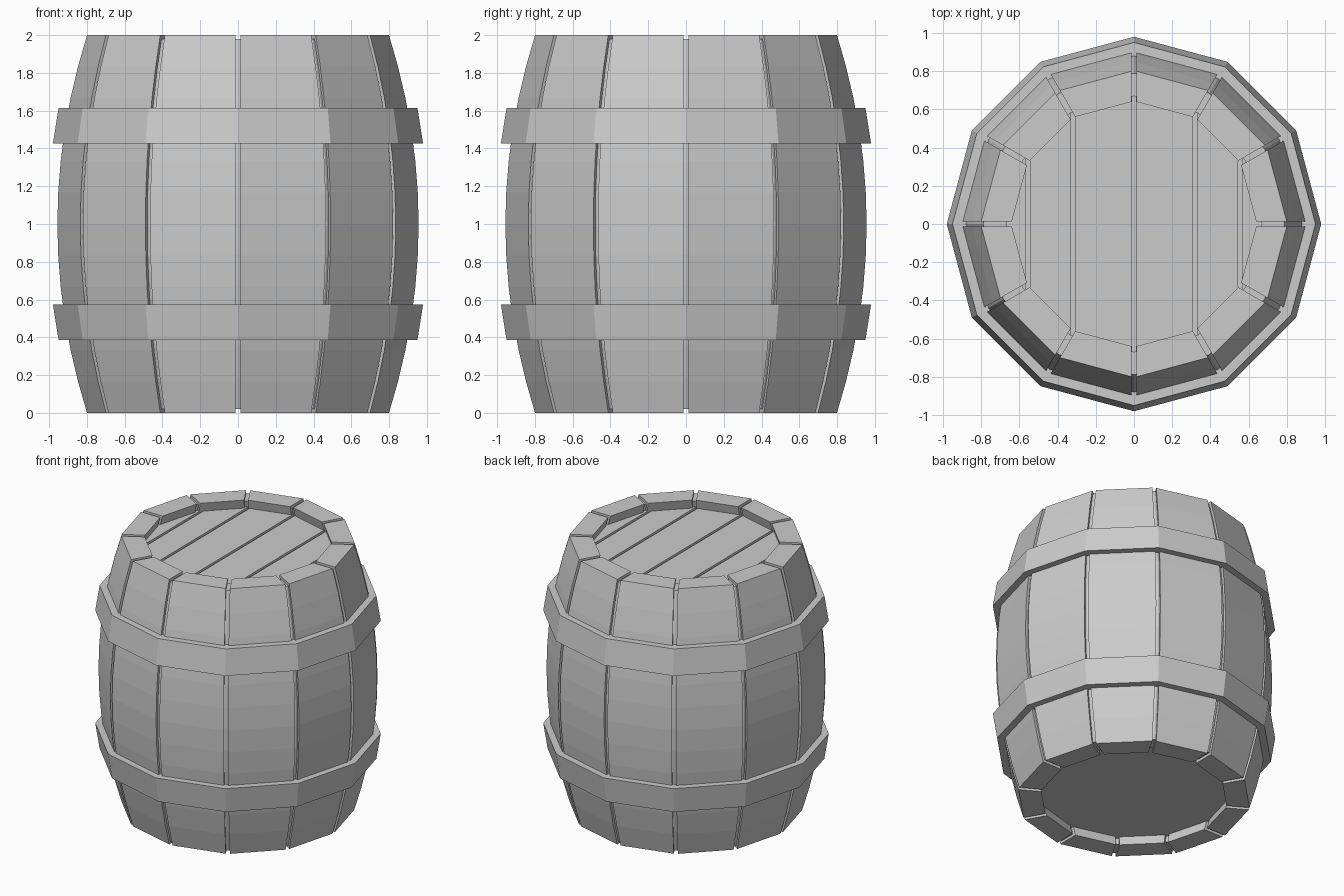
import bpy, bmesh
from math import cos, sin, tau
from mathutils import Vector

SIDES = 12
GAP = 0.014        # half width of the seam between staves
STEPS = 12         # bands up the bulge
WALL = 0.16        # stave thickness

cube = bpy.data.objects.get("Cube")
if cube:
    bpy.data.objects.remove(cube, do_unlink=True)

grey = bpy.data.materials.new("plain grey")
grey.use_nodes = True
grey.diffuse_color = (0.6, 0.6, 0.6, 1)
grey.node_tree.nodes["Principled BSDF"].inputs["Base Color"].default_value = grey.diffuse_color


def finish(name, bm):
    bmesh.ops.recalc_face_normals(bm, faces=bm.faces)
    mesh = bpy.data.meshes.new(name)
    bm.to_mesh(mesh)
    bm.free()
    mesh.materials.append(grey)
    obj = bpy.data.objects.new(name, mesh)
    bpy.context.collection.objects.link(obj)
    return obj


def corner(i, r, z):
    a = tau * i / SIDES
    return Vector((r * cos(a), r * sin(a), z))


def bulge(z):
    return 0.96 - 0.157 * (z - 1) ** 2


def bridge(bm, loops, closed):
    """Skin a list of equal vertex loops; join last to first when closed."""
    count = len(loops)
    for k in range(count if closed else count - 1):
        a, b = loops[k], loops[(k + 1) % count]
        for j in range(len(a)):
            n = (j + 1) % len(a)
            bm.faces.new((a[j], a[n], b[n], b[j]))


def ring(name, profile):
    """Revolve a closed (radius, height) profile around the twelve corners."""
    bm = bmesh.new()
    loops = [[bm.verts.new(corner(i, r, z)) for i in range(SIDES)] for r, z in profile]
    bridge(bm, loops, True)
    return finish(name, bm)


def disc_mesh(r, z0, z1):
    bm = bmesh.new()
    loops = [[bm.verts.new(corner(i, r, z)) for i in range(SIDES)] for z in (z0, z1)]
    bridge(bm, loops, False)
    for loop in loops:
        bm.faces.new(loop)
    return bm


# Curved staves, separated by narrow seams
def stave(i):
    bm = bmesh.new()
    loops = []
    for k in range(STEPS + 1):
        z = 2 * k / STEPS
        section = []
        for r, order in ((bulge(z), (0, 1)), (bulge(z) - WALL, (1, 0))):
            a, b = corner(i, r, z), corner(i + 1, r, z)
            t = GAP / (r * sin(tau / SIDES))
            pair = (a.lerp(b, t), b.lerp(a, t))
            section += [bm.verts.new(pair[o]) for o in order]
        loops.append(section)
    bridge(bm, loops, False)
    bm.faces.new(loops[0])
    bm.faces.new(loops[-1])
    finish(f"stave_{i + 1}", bm)


for i in range(SIDES):
    stave(i)

# Backing shell that closes the seams
heights = [0.02 + 1.96 * k / STEPS for k in range(STEPS + 1)]
ring("inner_shell",
     [(bulge(z) - 0.02, z) for z in heights] +
     [(bulge(z) - WALL + 0.02, z) for z in reversed(heights)])

# Tapered hoops, mirrored about the middle
for name, flip in (("lower_hoop", -1), ("upper_hoop", 1)):
    profile = [(0.98, 0.425), (0.95, 0.615), (0.87, 0.615), (0.87, 0.425)]
    ring(name, [(r, 1 + flip * z) for r, z in profile])

# Lid planks with seams in line with the rim corners
cuts = [-0.7, -0.554, -0.32, 0, 0.32, 0.554, 0.7]
for n, (x0, x1) in enumerate(zip(cuts, cuts[1:])):
    bm = disc_mesh(0.68, 1.88, 1.93)
    for x, side in ((x0 + 0.01, -1), (x1 - 0.01, 1)):
        cut = bmesh.ops.bisect_plane(bm, geom=bm.verts[:] + bm.edges[:] + bm.faces[:],
                                     plane_co=(x, 0, 0), plane_no=(side, 0, 0), clear_outer=True)
        edges = [e for e in cut["geom_cut"] if isinstance(e, bmesh.types.BMEdge)]
        if edges:
            bmesh.ops.holes_fill(bm, edges=edges)
    finish(f"lid_plank_{n + 1}", bm)

# Boards under the lid and at the bottom
finish("lid_backing", disc_mesh(0.69, 1.87, 1.91))
finish("bottom_board", disc_mesh(0.69, 0.075, 0.12))
